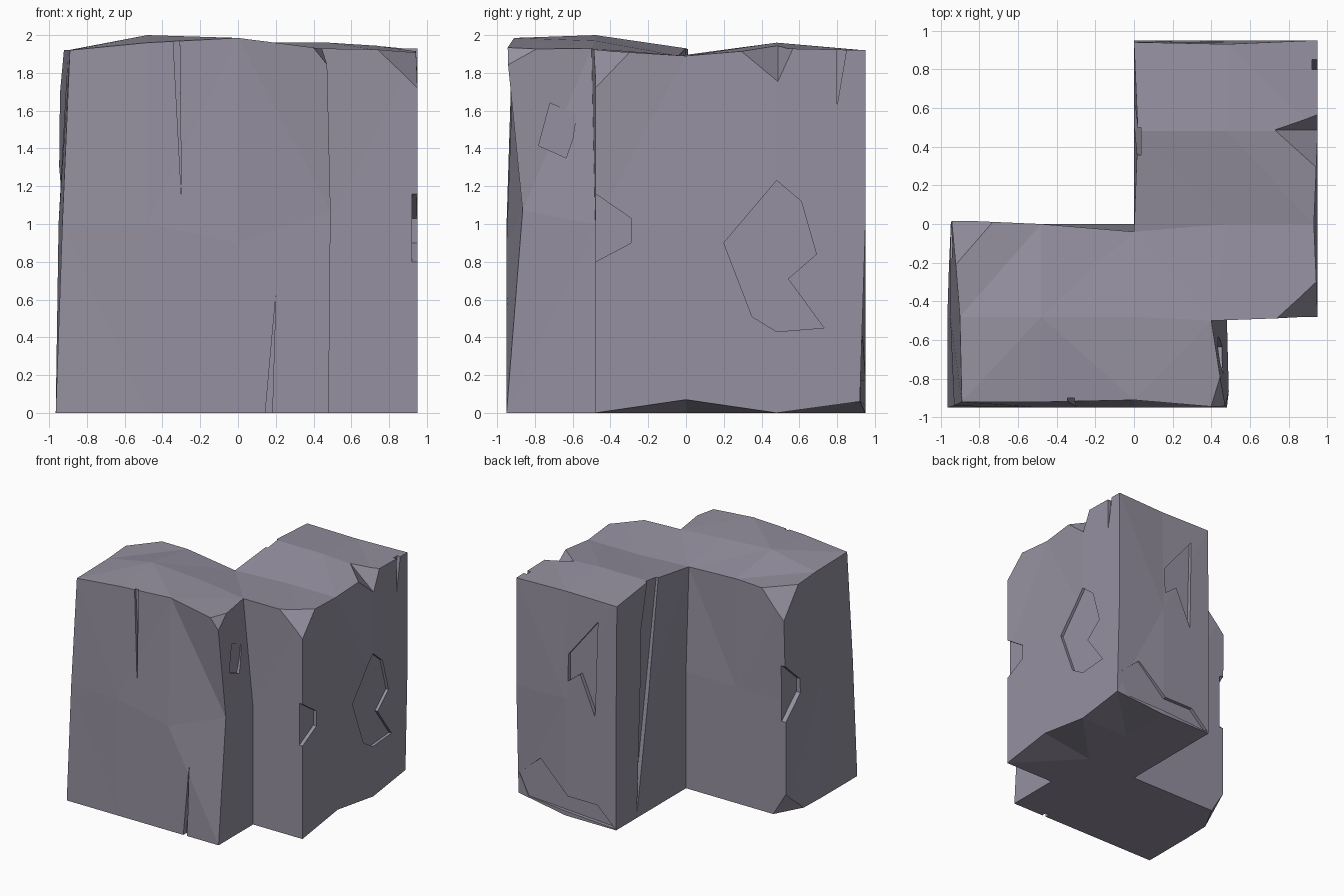
import bpy, bmesh
from mathutils import Vector

if "Cube" in bpy.data.objects:
    bpy.data.objects.remove(bpy.data.objects["Cube"], do_unlink=True)

stone = bpy.data.materials.new("violet grey stone")
stone.use_nodes = True
COLOR = (0.30, 0.28, 0.35, 1)
stone.diffuse_color = COLOR
stone.node_tree.nodes["Principled BSDF"].inputs["Base Color"].default_value = COLOR
stone.node_tree.nodes["Principled BSDF"].inputs["Roughness"].default_value = 0.9


def make_object(name, bm):
    bmesh.ops.recalc_face_normals(bm, faces=bm.faces[:])
    mesh = bpy.data.meshes.new(name)
    bm.to_mesh(mesh)
    bm.free()
    obj = bpy.data.objects.new(name, mesh)
    mesh.materials.append(stone)
    bpy.context.scene.collection.objects.link(obj)
    return obj


# Block: Z-shaped footprint of grid cells, two courses high
GRID = [-0.95, -0.48, 0, 0.48, 0.95]
CELLS = {(i, j) for i in range(3) for j in range(2)} | {(i, j) for i in (2, 3) for j in (1, 2, 3)}
TOP = [  # heights by row, front to back
    [1.92, 1.96, 1.985, 1.925, 1.92],
    [1.92, 2.0, 1.97, 1.93, 1.92],
    [1.92, 1.93, 1.89, 1.89, 1.89],
    [1.96, 1.96, 1.96, 1.96, 1.93],
    [1.92, 1.92, 1.92, 1.92, 1.92],
]
# Weathering offsets by grid position and level
SHIFT = {
    (0, 0, 2): (.06, .03, 0), (1, 0, 2): (0, .03, 0), (2, 0, 2): (0, .04, 0),
    (0, 1, 2): (.05, 0, 0), (0, 2, 2): (.01, .02, 0), (2, 2, 2): (0, -.04, 0),
    (3, 0, 2): (-.01, 0, 0), (3, 1, 2): (-.08, -.02, 0), (4, 2, 2): (-.02, 0, 0),
    (2, 3, 2): (.02, 0, 0), (2, 4, 2): (0, -.01, 0), (3, 4, 2): (0, -.02, 0),
    (0, 0, 1): (.02, .01, 0), (2, 0, 1): (0, 0, -.1), (3, 0, 1): (.01, .085, .07),
    (0, 0, 0): (-.015, 0, 0), (0, 1, 0): (-.015, 0, 0),
    (4, 2, 0): (0, 0, .07), (4, 4, 0): (0, -.03, .06),
}
bm = bmesh.new()
verts = {}


def vert(i, j, k):
    if (i, j, k) not in verts:
        z = (0, 1, TOP[j][i])[k]
        pos = Vector((GRID[i], GRID[j], z)) + Vector(SHIFT.get((i, j, k), (0, 0, 0)))
        verts[i, j, k] = bm.verts.new(pos)
    return verts[i, j, k]


for i, j in CELLS:
    ring = [(i, j), (i + 1, j), (i + 1, j + 1), (i, j + 1)]
    for level in (0, 2):
        bm.faces.new([vert(*p, level) for p in ring])
    neighbours = [(i, j - 1), (i + 1, j), (i, j + 1), (i - 1, j)]
    for n, cell in enumerate(neighbours):
        if cell not in CELLS:
            a, b = ring[n], ring[(n + 1) % 4]
            for k in (0, 1):
                bm.faces.new([vert(*a, k), vert(*b, k), vert(*b, k + 1), vert(*a, k + 1)])
bmesh.ops.triangulate(bm, faces=bm.faces[:])
block = make_object("stone_block", bm)


def carve(bottom, top):
    """Subtract the prism between two matching outlines."""
    cb = bmesh.new()
    lo = [cb.verts.new(p) for p in bottom]
    hi = [cb.verts.new(p) for p in top]
    cb.faces.new(lo)
    cb.faces.new(hi[::-1])
    for n in range(len(lo)):
        m = (n + 1) % len(lo)
        cb.faces.new([lo[n], hi[n], hi[m], lo[m]])
    cutter = make_object("chip_cutter", cb)
    cutter.hide_render = True
    mod = block.modifiers.new("chip", 'BOOLEAN')
    mod.operation = 'DIFFERENCE'
    mod.solver = 'EXACT'
    mod.object = cutter
    bpy.context.view_layer.objects.active = block
    bpy.ops.object.modifier_apply(modifier=mod.name)
    bpy.data.objects.remove(cutter, do_unlink=True)


def chip(*points):
    """Break off a corner along the plane through three points."""
    tri = [Vector(p) for p in points]
    mid = sum(tri, Vector()) / 3
    normal = (tri[1] - tri[0]).cross(tri[2] - tri[0]).normalized()
    if normal.dot(mid - Vector((0, 0, 1))) < 0:
        normal.negate()
    wide = [mid + (p - mid) * 1.5 for p in tri]
    carve(wide, [p + normal * 0.3 for p in wide])


def flake(axis, inner, outer, outline):
    """Sink an outline into a wall; axis 0 uses (y, z), axis 1 uses (x, z)."""
    def at(d):
        return [(d, u, z) if axis == 0 else (u, d, z) for u, z in outline]
    carve(at(inner), at(outer))


# Broken corners
chip((.75, -.48, 1.92), (.95, -.28, 1.92), (.95, -.48, 1.72))
chip((.74, .46, 1.955), (.935, .3, 1.915), (.945, .46, 1.78))
chip((-.73, .01, 1.925), (-.93, -.22, 1.92), (-.95, 0, 1.7))
chip((-.83, 0, 0), (-.96, -.24, 0), (-.95, 0, .2))
chip((.4, -.95, 1.93), (.44, -.8, 1.93), (.475, -.94, 1.84))

# Notches on the two outer upright edges
flake(0, .92, 1.1, [(-.6, 1.16), (-.48, 1.16), (-.29, 1.03), (-.29, .9), (-.48, .8), (-.6, .8)])
flake(0, -1.1, -.91, [(.1, 1.3), (0, 1.3), (-.2, 1.12), (-.2, 1.0), (0, .82), (.1, .82)])

# Flaked patches
flake(0, .925, 1.1, [(.48, 1.23), (.61, 1.12), (.69, .84), (.54, .71),
                     (.73, .45), (.48, .43), (.35, .51), (.2, .9)])
flake(0, .43, .56, [(-.72, 1.64), (-.58, 1.58), (-.6, 1.45), (-.635, 1.35), (-.78, 1.415)])
flake(1, .915, 1.1, [(.18, 1.74), (.2, .92), (.345, 1.25), (.46, 1.16), (.46, 1.39)])
flake(1, .92, 1.1, [(.94, .24), (.73, .42), (.46, .17), (.18, .17), (.01, .01), (.85, .06)])

# Cracks
flake(1, -1.1, -.90, [(-.35, 2.1), (-.31, 2.1), (-.30, 1.15)])
flake(1, -1.1, -.91, [(.14, -.05), (.18, -.05), (.2, .62)])
flake(0, .92, 1.1, [(.8, 2.1), (.88, 2.1), (.8, 1.63)])
flake(0, -.1, .035, [(.46, 2.1), (.6, 1.6), (.67, .01), (.33, 2.1)])
